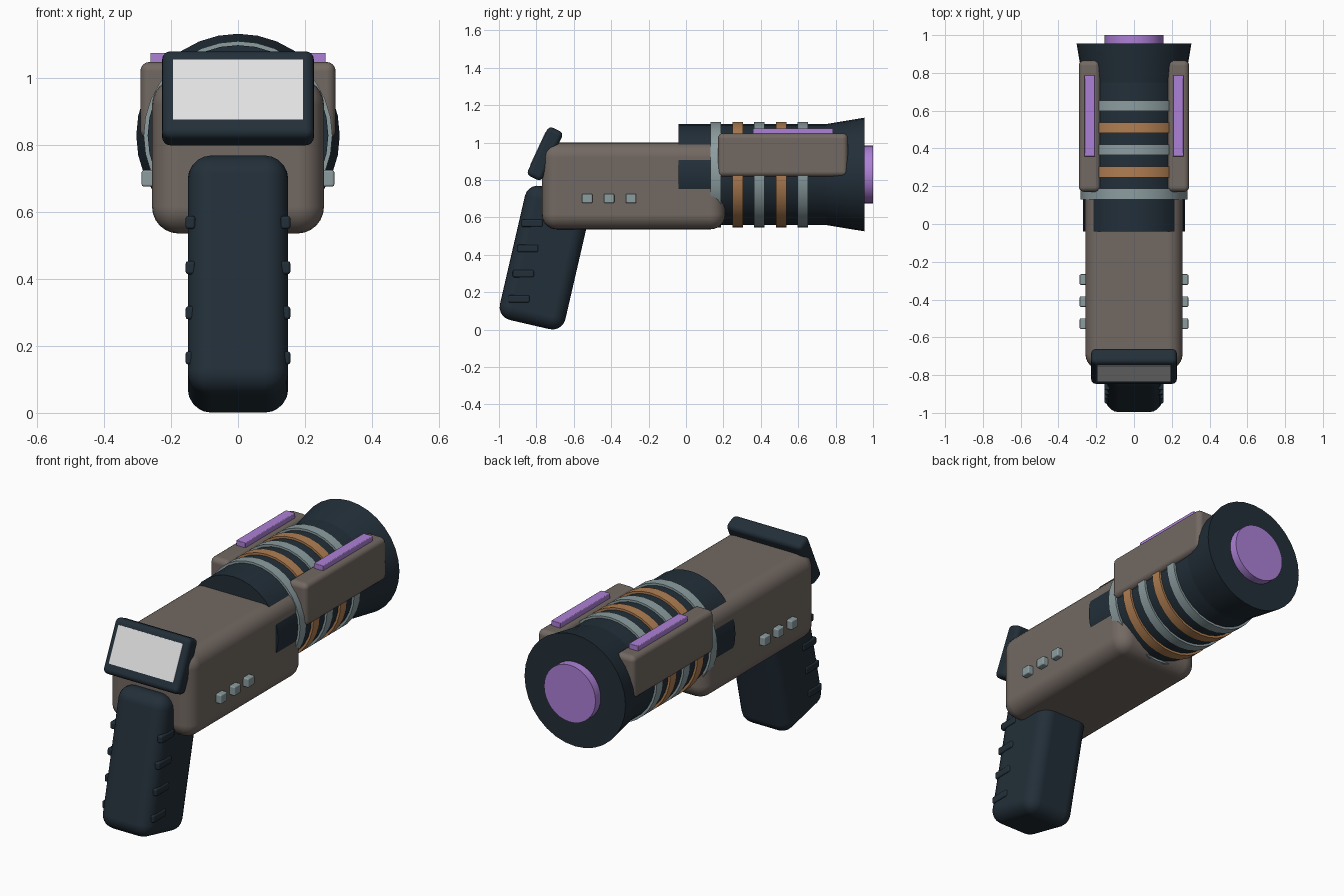
import bpy
import bmesh
from math import radians, sin, cos
from mathutils import Vector, Matrix

cube = bpy.data.objects.get("Cube")
if cube:
    bpy.data.objects.remove(cube, do_unlink=True)


def material(name, r, g, b):
    m = bpy.data.materials.new(name)
    m.use_nodes = True
    m.diffuse_color = (r, g, b, 1)
    bsdf = next(n for n in m.node_tree.nodes if n.type == 'BSDF_PRINCIPLED')
    bsdf.inputs["Base Color"].default_value = (r, g, b, 1)
    return m


TAUPE = material("taupe", 0.17, 0.14, 0.122)
DARK = material("dark slate", 0.016, 0.028, 0.04)
STEEL = material("pale steel", 0.262, 0.337, 0.352)
COPPER = material("copper", 0.434, 0.209, 0.084)
PURPLE = material("purple", 0.413, 0.216, 0.672)
WHITE = material("screen white", 0.75, 0.75, 0.75)


def add_object(name, bm, mat):
    mesh = bpy.data.meshes.new(name)
    bm.to_mesh(mesh)
    bm.free()
    mesh.materials.append(mat)
    obj = bpy.data.objects.new(name, mesh)
    bpy.context.collection.objects.link(obj)
    return obj


def box(name, center, size, mat, bevel=0.0, tilt=0.0, segments=4):
    """Box with rounded edges, leaning back around the x axis."""
    bm = bmesh.new()
    bmesh.ops.create_cube(bm, size=1, matrix=Matrix.Diagonal((*size, 1)))
    obj = add_object(name, bm, mat)
    obj.location = center
    obj.rotation_euler.x = -tilt
    if bevel:
        obj.data.shade_smooth()
        mod = obj.modifiers.new("rounded edges", 'BEVEL')
        mod.width = bevel
        mod.segments = segments
        mod.harden_normals = True
    return obj


AXIS_Z = 0.829


def drum(name, y0, y1, r0, r1, mat, sides=32):
    """Cylinder or cone along y on the barrel axis."""
    bm = bmesh.new()
    place = Matrix.Translation((0, (y0 + y1) / 2, AXIS_Z)) @ Matrix.Rotation(radians(-90), 4, 'X')
    bmesh.ops.create_cone(bm, cap_ends=True, segments=sides, radius1=r0,
                          radius2=r1, depth=y1 - y0, matrix=place)
    obj = add_object(name, bm, mat)
    obj.data.shade_smooth()
    obj.data.set_sharp_from_angle(angle=radians(30))
    return obj


# Main body
box("body", (0, -0.28, 0.768), (0.514, 0.98, 0.464), TAUPE, 0.08, segments=6)

# Barrel, flared muzzle and lens
drum("barrel", -0.04, 0.75, 0.27, 0.27, DARK)
drum("muzzle", 0.75, 0.955, 0.27, 0.304, DARK)
drum("lens", 0.94, 1.0, 0.155, 0.155, PURPLE)

# Coil rings in alternating metals
for i in range(5):
    y = 0.159 + i * 0.1165
    drum(f"coil_ring_{i + 1}", y - 0.028, y + 0.028, 0.282, 0.282,
         COPPER if i % 2 else STEEL)

# Grip
GRIP_TILT = radians(13)
box("grip", (0, -0.753, 0.385), (0.3, 0.359, 0.735), DARK, 0.07, GRIP_TILT, 5)

# Parts repeated on both sides
for side, s in (("left", 1), ("right", -1)):
    box(f"{side}_rail", (s * 0.235, 0.518, 0.933), (0.114, 0.696, 0.232), TAUPE, 0.028)
    box(f"{side}_light_strip", (s * 0.234, 0.572, 1.056), (0.056, 0.43, 0.04), PURPLE, 0.004, segments=2)
    for i in range(3):
        box(f"{side}_button_{i + 1}", (s * 0.265, -0.528 + i * 0.117, 0.701),
            (0.046, 0.056, 0.05), STEEL, 0.007, segments=2)
    for i in range(4):
        box(f"{side}_grip_rib_{i + 1}", (s * 0.142, -0.893 + i * 0.0233, 0.164 + i * 0.135),
            (0.03, 0.114, 0.04), DARK, 0.009, segments=2)

# Tilted display with a thin screen plate
TILT = radians(25)
center = Vector((0, -0.754, 0.94))
up = Vector((0, sin(TILT), cos(TILT)))
out = Vector((0, -cos(TILT), sin(TILT)))
box("display_housing", center, (0.454, 0.088, 0.287), DARK, 0.025, TILT)
box("display_screen", center + out * 0.044 + up * 0.008, (0.388, 0.006, 0.198), WHITE, 0, TILT)
